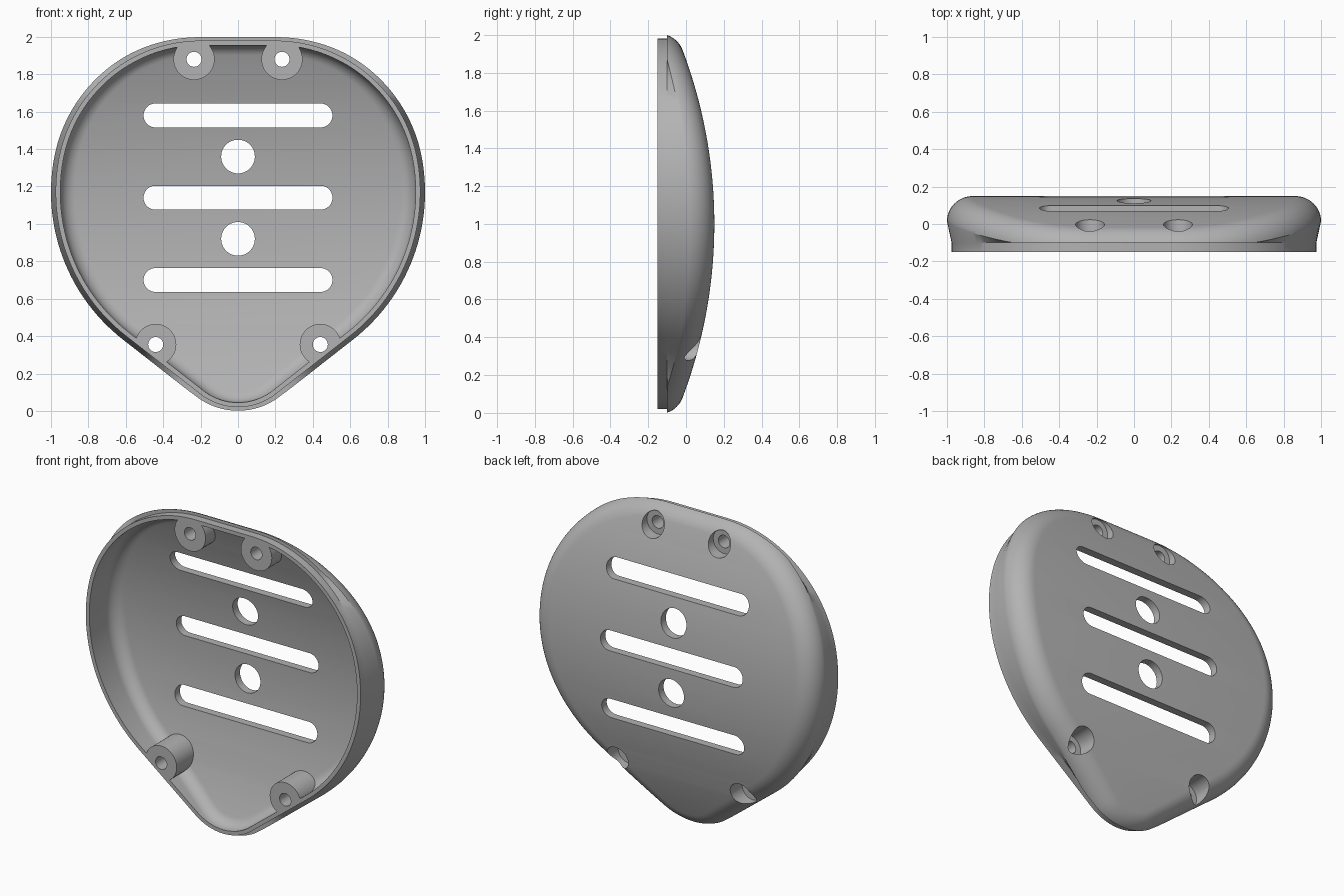
import bpy, bmesh, math
from mathutils import Vector

cube = bpy.data.objects.get("Cube")
if cube:
    bpy.data.objects.remove(cube)

# Main dimensions
TOP, BOTTOM, MID_Z, FLAT = 2.005, -0.005, 1.17, 0.2
BACK, DOME_R, DOME_Z = 0.15, 2.6, 1.0
FILLET, WALL, STEP = 0.13, 0.05, 0.025
FRONT, LEDGE = -0.15, -0.10
CHIN = math.radians(-52)

grey = bpy.data.materials.new("plain grey")
grey.use_nodes = True
colour = (0.45, 0.45, 0.45, 1)
grey.diffuse_color = colour
grey.node_tree.nodes["Principled BSDF"].inputs["Base Color"].default_value = colour


def arc(cx, cz, r, a0, a1, n):
    """Points with outward normals along an arc of the outline."""
    out = []
    for i in range(n + 1):
        a = a0 + (a1 - a0) * i / n
        normal = Vector((math.cos(a), 0, math.sin(a)))
        out.append((Vector((cx, 0, cz)) + normal * r, normal))
    return out


def make_outline():
    """Flat crown, round shoulders, unit-radius cheeks, straight jaw, round chin."""
    h = TOP - MID_Z
    shoulder = (1 - FLAT**2 - h**2) / (2 - 2 * h)
    sz = TOP - shoulder
    join = math.atan2(sz - MID_Z, FLAT)
    s = -math.sin(CHIN)
    chin = (1 - (MID_Z - BOTTOM) * s) / (1 - s)
    half = arc(FLAT, sz, shoulder, math.pi / 2, join, 28)
    half += arc(0, MID_Z, 1, join, CHIN, 28)[1:]
    tip = arc(0, BOTTOM + chin, chin, CHIN, -math.pi / 2, 12)
    a, b = half[-1][0], tip[0][0]
    half += [(a.lerp(b, i / 8), tip[0][1]) for i in range(1, 8)] + tip
    mirror = Vector((-1, 1, 1))
    return half + [(p * mirror, n * mirror) for p, n in reversed(half[:-1])]


OUTLINE = make_outline()


def offset_ring(d, y):
    return [p - n * d + Vector((0, y, 0)) for p, n in OUTLINE]


def fillet_rings(radius, lowest, steps=12):
    """Rolling-ball blend from the side wall onto the curved back."""
    rings = [[] for _ in range(steps + 1)]
    centre_y = BACK - DOME_R
    for p, n in OUTLINE:
        c = p - n * FILLET
        c.y = centre_y + math.sqrt((DOME_R - FILLET)**2 - (c.z - DOME_Z)**2)
        m = Vector((0, c.y - centre_y, c.z - DOME_Z)).normalized()
        v = (m - n * m.dot(n)).normalized()
        start = math.asin(max(0, (lowest - c.y) / (radius * v.y)))
        end = math.acos(m.dot(n))
        for i, ring in enumerate(rings):
            t = start + (end - start) * i / steps
            ring.append(c + (n * math.cos(t) + v * math.sin(t)) * radius)
    return rings


def finish(bm, name):
    bmesh.ops.remove_doubles(bm, verts=bm.verts[:], dist=0.0001)
    bmesh.ops.recalc_face_normals(bm, faces=bm.faces[:])
    me = bpy.data.meshes.new(name)
    bm.to_mesh(me)
    bm.free()
    me.materials.append(grey)
    ob = bpy.data.objects.new(name, me)
    bpy.context.collection.objects.link(ob)
    return ob


def loft(name, rings):
    """Skin stacked rings, close the front flat and the back with level strips."""
    bm = bmesh.new()
    loops = [[bm.verts.new(p) for p in ring] for ring in rings]
    n = len(OUTLINE)
    for a, b in zip(loops, loops[1:]):
        for i in range(n):
            j = (i + 1) % n
            bm.faces.new((a[i], a[j], b[j], b[i]))
    bm.faces.new(loops[0])
    back = loops[-1]
    for i in range(n // 2):
        quad = (back[i], back[i + 1], back[n - 2 - i], back[n - 1 - i])
        bm.faces.new(list(dict.fromkeys(quad)))
    return finish(bm, name)


def prism(name, x, z, r, y0, y1, half_length=0, n=24):
    """Cylinder or round-ended slot running front to back."""
    bm = bmesh.new()
    pts = []
    for side in (1, -1):
        for i in range(n + 1):
            a = math.pi * (i / n - 0.5)
            pts.append((x + side * (half_length + r * math.cos(a)), z + side * r * math.sin(a)))
    face = bm.faces.new([bm.verts.new((px, y0, pz)) for px, pz in pts])
    ext = bmesh.ops.extrude_face_region(bm, geom=[face], use_keep_orig=True)
    moved = [g for g in ext["geom"] if isinstance(g, bmesh.types.BMVert)]
    bmesh.ops.translate(bm, verts=moved, vec=(0, y1 - y0, 0))
    return finish(bm, name)


def cut(target, tool):
    mod = target.modifiers.new("cut", "BOOLEAN")
    mod.operation, mod.solver, mod.object = "DIFFERENCE", "EXACT", tool
    bpy.context.view_layer.objects.active = target
    bpy.ops.object.modifier_apply(modifier=mod.name)
    bpy.data.objects.remove(tool)


# Outer body with the stepped locating lip
cover = loft("vented_cover", [offset_ring(STEP, FRONT), offset_ring(STEP, LEDGE)]
             + fillet_rings(FILLET, LEDGE))

# Hollow interior, leaving the four screw bosses standing
screws = [(sx * x, z) for x, z in ((0.235, 1.88), (0.44, 0.355)) for sx in (1, -1)]
cavity = loft("cavity", [offset_ring(WALL, FRONT - 0.05)]
              + fillet_rings(FILLET - WALL, FRONT))
for x, z in screws:
    cut(cavity, prism("boss", x, z, 0.11, -0.4, 0.4))
cut(cover, cavity)

# Screw holes with counterbores from the back
for x, z in screws:
    cut(cover, prism("screw_hole", x, z, 0.04, -0.4, 0.4))
    cut(cover, prism("counterbore", x, z, 0.077, -0.05, 0.4))

# Vent slots and round holes
for z in (0.70, 1.14, 1.58):
    cut(cover, prism("slot", 0, z, 0.064, -0.4, 0.4, 0.441))
for z in (0.92, 1.36):
    cut(cover, prism("round_hole", 0, z, 0.09, -0.4, 0.4))

# Smooth curved walls, crisp machined edges
bpy.ops.object.select_all(action="DESELECT")
cover.select_set(True)
bpy.context.view_layer.objects.active = cover
bpy.ops.object.shade_smooth_by_angle(angle=math.radians(30))
